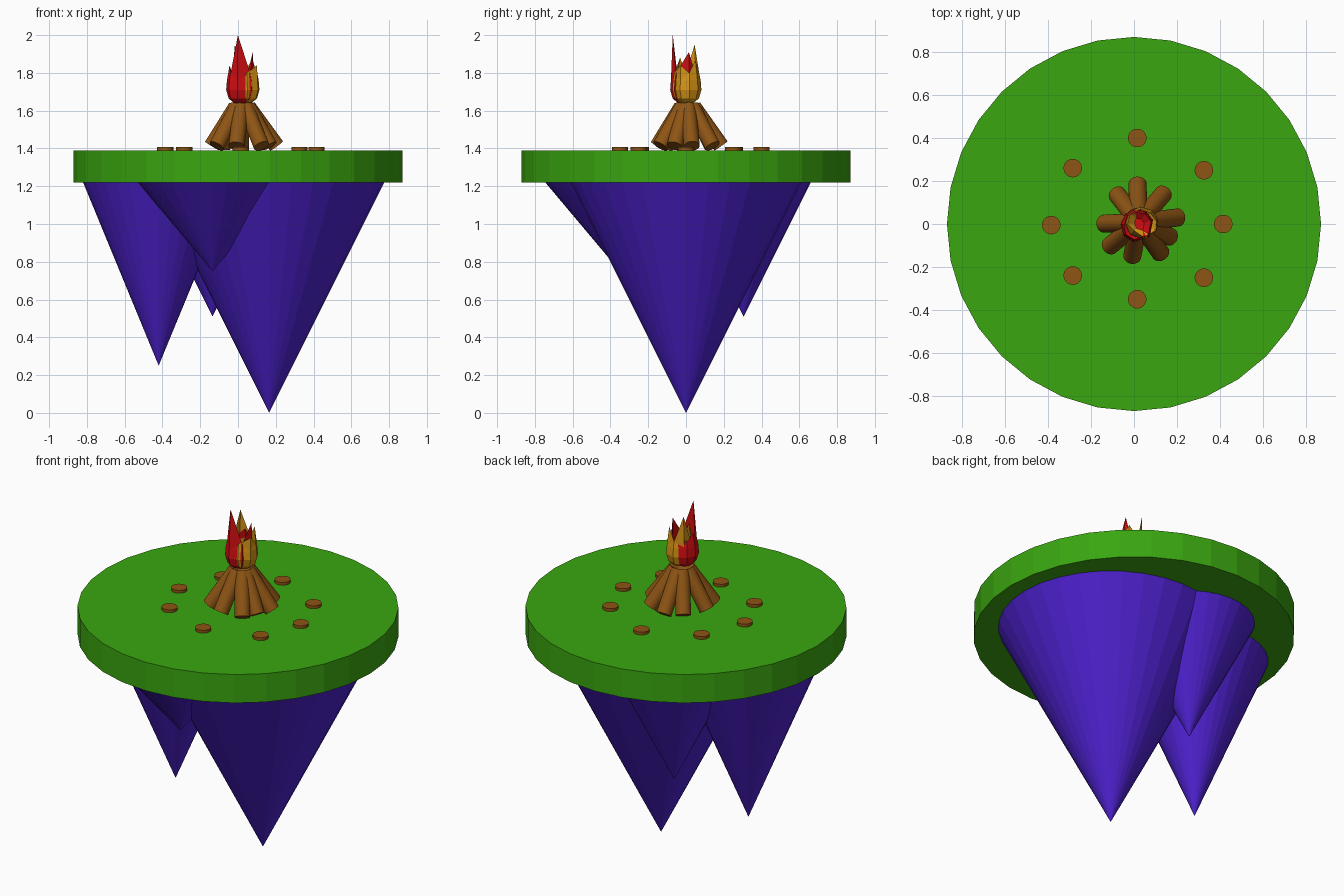
import bpy, bmesh, math
from mathutils import Vector

if "Cube" in bpy.data.objects:
    bpy.data.objects.remove(bpy.data.objects["Cube"])


def material(name, rgb):
    m = bpy.data.materials.new(name)
    m.diffuse_color = (*rgb, 1)
    m.use_nodes = True
    m.node_tree.nodes["Principled BSDF"].inputs["Base Color"].default_value = m.diffuse_color
    return m


GREEN = material("grass green", (0.042, 0.38, 0.005))
PURPLE = material("rock purple", (0.075, 0.015, 0.62))
BROWN = material("wood brown", (0.27, 0.09, 0.007))
RED = material("flame red", (0.65, 0.004, 0.006))
ORANGE = material("flame orange", (0.68, 0.30, 0.007))


def finish(obj, name, mat, smooth=False):
    obj.name = name
    obj.data.materials.append(mat)
    if smooth:
        bpy.ops.object.shade_smooth_by_angle(angle=math.radians(40))
    return obj


def rod(name, a, b, radius, mat, sides=32, smooth=False):
    """Cylinder running from point a to point b."""
    a, b = Vector(a), Vector(b)
    bpy.ops.mesh.primitive_cylinder_add(
        vertices=sides, radius=radius, depth=(b - a).length,
        location=(a + b) / 2,
        rotation=(b - a).to_track_quat('Z', 'Y').to_euler())
    return finish(bpy.context.object, name, mat, smooth)


def flame(name, centre, scale, tips, mat):
    """Open faceted cup whose rim alternates between valleys and tall tips."""
    cx, cy = centre
    n = len(tips) * 2
    bm = bmesh.new()
    profile = [(0.035, 1.64), (0.065, 1.665), (0.078, 1.71), (0.074, 1.76)]
    angles = []
    for i, (ang, _, _) in enumerate(tips):
        nxt = tips[(i + 1) % len(tips)][0]
        nxt += 360 if nxt < ang else 0
        angles += [math.radians(ang), math.radians((ang + nxt) / 2)]
    rings = [[bm.verts.new((cx + r * scale * math.cos(t),
                            cy + r * scale * math.sin(t), z)) for t in angles]
             for r, z in profile]
    rim = []
    for i, t in enumerate(angles):
        r, z = (tips[i // 2][1], tips[i // 2][2]) if i % 2 == 0 else (0.066, 1.80)
        rim.append(bm.verts.new((cx + r * math.cos(t), cy + r * math.sin(t), z)))
    rings.append(rim)
    for low, high in zip(rings, rings[1:]):
        for i in range(n):
            j = (i + 1) % n
            bm.faces.new((low[i], low[j], high[j], high[i]))
    bm.faces.new(rings[0][::-1])
    bmesh.ops.triangulate(bm, faces=[f for f in bm.faces if len(f.verts) == 4])
    mesh = bpy.data.meshes.new(name)
    bm.to_mesh(mesh)
    bm.free()
    obj = bpy.data.objects.new(name, mesh)
    bpy.context.collection.objects.link(obj)
    return finish(obj, name, mat)


# Grass disc
bpy.ops.mesh.primitive_cylinder_add(vertices=32, radius=0.87, depth=0.17,
                                    location=(0, 0, 1.305))
finish(bpy.context.object, "grass_disc", GREEN)

# Hanging rock cones: tip x, y, z and base radius
ROCK_TOP = 1.22
rocks = [("main_rock", 0.165, 0, 0, 0.61), ("left_rock", -0.42, 0.01, 0.25, 0.40),
         ("front_rock", -0.135, -0.35, 0.75, 0.395),
         ("back_rock", -0.135, 0.305, 0.51, 0.355)]
for name, x, y, tip, radius in rocks:
    h = ROCK_TOP - tip
    bpy.ops.mesh.primitive_cone_add(vertices=32, radius1=radius, radius2=0, depth=h,
                                    location=(x, y, tip + h / 2),
                                    rotation=(math.pi, 0, 0))
    finish(bpy.context.object, name, PURPLE)

# Ring of flat stepping discs
spots = [(0.015, 0.40), (0.325, 0.25), (0.415, 0), (0.325, -0.25),
         (0.015, -0.35), (-0.285, -0.24), (-0.385, -0.005), (-0.285, 0.26)]
for i, (x, y) in enumerate(spots):
    rod(f"ring_disc_{i + 1}", (x, y, 1.385), (x, y, 1.407), 0.043, BROWN)

# Leaning logs: outermost point of each foot, all gathered at the middle
feet = [(0.015, 0.222), (0.16, 0.168), (0.24, 0.035), (0.20, -0.075), (0.145, -0.165),
        (-0.015, -0.185), (-0.14, -0.125), (-0.175, 0), (-0.10, 0.165)]
middle = Vector((0.022, 0.008, 0))
for i, (x, y) in enumerate(feet):
    out = Vector((x, y, 0)) - middle
    foot = middle + out.normalized() * (out.length - 0.036) + Vector((0, 0, 1.413))
    top = middle + out.normalized() * 0.032 + Vector((0, 0, 1.62))
    rod(f"log_{i + 1}", foot, top, 0.042, BROWN, smooth=True)

# Two interlocking flame cups: tip angle, tip distance, tip height
flame("red_flame", (0.015, -0.008), 1.0,
      [(20, 0.068, 1.91), (95, 0.06, 1.84), (175, 0.06, 1.84), (256, 0.064, 2.0)], RED)
flame("orange_flame", (0.037, 0.004), 1.0,
      [(50, 0.06, 1.87), (142, 0.068, 1.95), (225, 0.05, 1.88), (333, 0.072, 1.84)], ORANGE)
